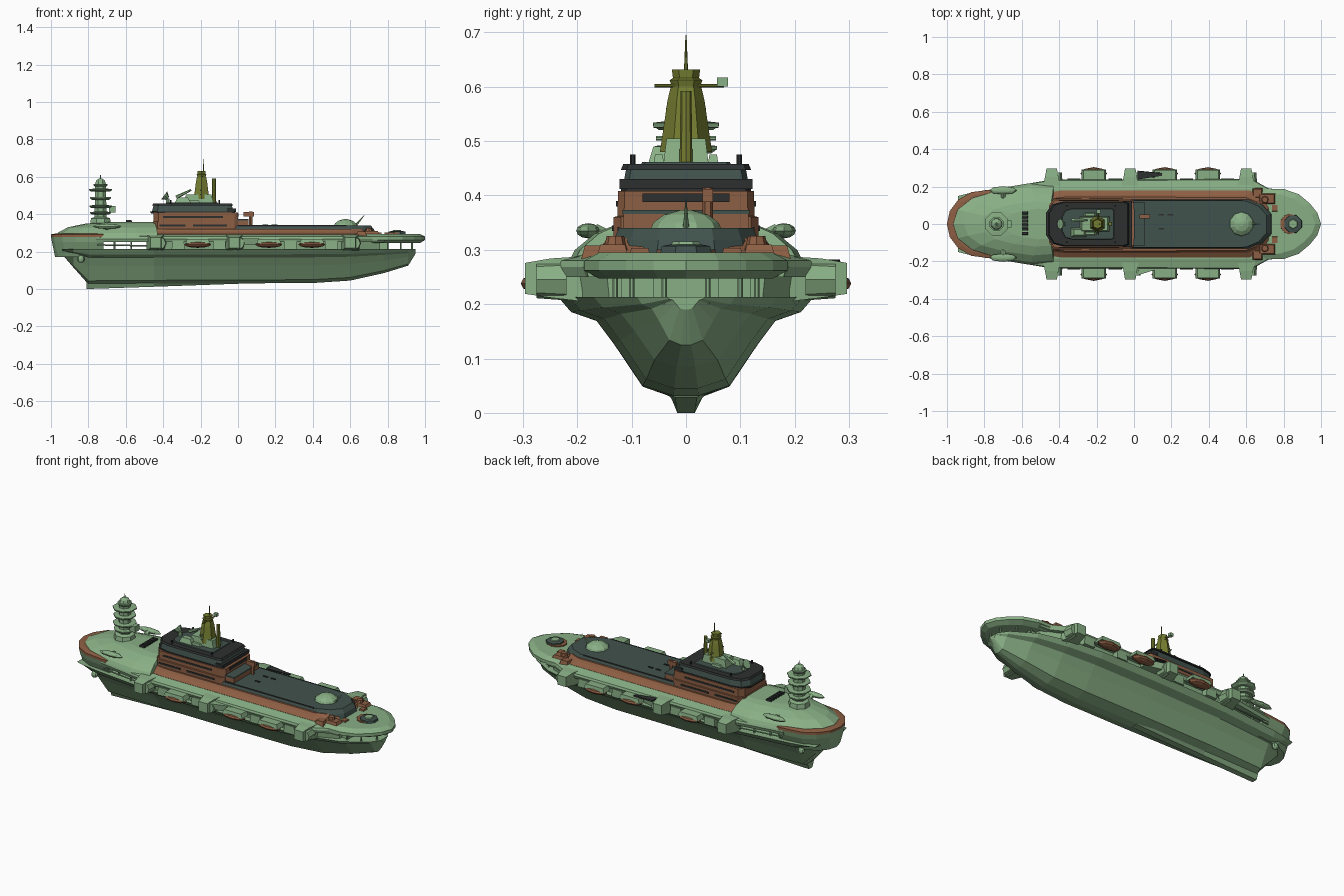
import bpy, bmesh, math
from mathutils import Matrix, Vector

def mat(name, c):
    m = bpy.data.materials.new(name)
    m.diffuse_color = (*c, 1)
    return m

GREEN = mat("sage green", (0.25, 0.43, 0.235))
RUST = mat("rust brown", (0.265, 0.112, 0.056))
SLATE = mat("dark slate", (0.053, 0.085, 0.075))
BLACK = mat("charcoal", (0.026, 0.03, 0.029))
OLIVE = mat("olive", (0.18, 0.21, 0.03))

def finish(bm, name, m):
    bmesh.ops.recalc_face_normals(bm, faces=bm.faces)
    me = bpy.data.meshes.new(name)
    bm.to_mesh(me)
    bm.free()
    me.materials.append(m)
    ob = bpy.data.objects.new(name, me)
    bpy.context.collection.objects.link(ob)
    return ob

def skin(name, rings, m):
    """Loft closed rings of 3D points and cap both ends."""
    bm = bmesh.new()
    vs = [[bm.verts.new(p) for p in r] for r in rings]
    n = len(vs[0])
    for a, b in zip(vs, vs[1:]):
        for i in range(n):
            j = (i + 1) % n
            bm.faces.new((a[i], a[j], b[j], b[i]))
    bm.faces.new(vs[0])
    bm.faces.new(vs[-1])
    return finish(bm, name, m)

def layers(name, half, levels, m, cx=0):
    """Mirror a half outline over y and stack it: levels are (z, scale x, scale y)."""
    full = half + [(x, -y) for x, y in reversed(half) if y > 0]
    return skin(name, [[(cx + (x - cx) * sx, y * sy, z) for x, y in full] for z, sx, sy in levels], m)

def box(name, x, y, z, m, taper=1.0):
    """Box between ranges; taper scales the top."""
    mx, my = sum(x) / 2, sum(y) / 2
    c = [(x[0], y[0]), (x[1], y[0]), (x[1], y[1]), (x[0], y[1])]
    return skin(name, [[(px, py, z[0]) for px, py in c],
                       [(mx + (px - mx) * taper, my + (py - my) * taper, z[1]) for px, py in c]], m)

def lathe(name, c, prof, m, n=8):
    """Stack of (radius, z) rings about a vertical axis."""
    return skin(name, [[(c[0] + r * math.cos(2 * math.pi * (i + .5) / n),
                         c[1] + r * math.sin(2 * math.pi * (i + .5) / n), z)
                        for i in range(n)] for r, z in prof], m)

def rod(name, a, b, r1, r2, m, n=6):
    a, b = Vector(a), Vector(b)
    bm = bmesh.new()
    rot = (b - a).to_track_quat('Z', 'Y').to_matrix().to_4x4()
    bmesh.ops.create_cone(bm, cap_ends=True, segments=n, radius1=r1, radius2=r2, depth=(b - a).length,
                          matrix=Matrix.Translation((a + b) / 2) @ rot)
    return finish(bm, name, m)

def ball(name, c, s, m, u=8, v=6):
    bm = bmesh.new()
    bmesh.ops.create_uvsphere(bm, u_segments=u, v_segments=v, radius=1,
                              matrix=Matrix.Translation(c) @ Matrix.Diagonal((*s, 1)))
    return finish(bm, name, m)

# Hull: stations (x, keel z, half width) with one flared section
section = [(0.1, 0), (0.34, 0.1), (0.56, 0.52), (0.7, 0.76), (0.9, 0.85), (1, 1)]
stations = [(-0.94, 0.185, 0.15), (-0.88, 0.115, 0.165), (-0.8, 0.025, 0.18), (-0.45, 0.028, 0.22),
            (0, 0.03, 0.235), (0.4, 0.032, 0.235), (0.6, 0.045, 0.215), (0.78, 0.085, 0.17),
            (0.91, 0.125, 0.09), (0.95, 0.19, 0.035)]
rings = []
for x, k, w in stations:
    side = [(x, w * f, k + (0.213 - k) * t) for f, t in section]
    rings.append(side + [(a, -b, c) for a, b, c in reversed(side)])
skin("hull", rings, GREEN)
# Tapered keel skeg deepening aft
skin("skeg", [[(x, -w, z), (x, w, z), (x, 2 * w, .04), (x, -2 * w, .04)]
              for x, w, z in ((-.81, .016, 0), (-.45, .018, .012), (0, .02, .028))], GREEN)

# Gallery core between hull and upper deck
layers("gallery_core", [(-0.47, 0.2), (0.62, 0.2), (0.76, 0.14)],
       [(0.2, 1, 1), (0.27, 1, 1.05)], GREEN)

# Upper deck, midships, with sloped skirt
layers("upper_deck", [(-0.76, 0.185), (-0.47, 0.232), (-0.4, 0.237), (0.63, 0.24), (0.72, 0.19), (0.78, 0.185)],
       [(0.25, 1, .97), (0.268, 1, 1), (0.28, 1, .98), (0.292, 1, .78)], GREEN)
# Bow platform
layers("bow_platform", [(0.66, 0.19), (0.8, 0.187), (0.88, 0.16), (0.94, 0.11), (0.98, 0.06), (1.0, 0)],
       [(0.247, .975, .85), (0.262, 1, 1), (0.28, 1, 1), (0.295, .97, .85)], GREEN)
# Stern counter, rim and domed stern deck
stern = [(-1.0, 0), (-0.985, 0.07), (-0.94, 0.13), (-0.87, 0.17), (-0.74, 0.187), (-0.72, 0.187)]
layers("stern_counter", stern, [(0.17, .92, .75), (0.21, .95, .86), (0.25, .98, .96), (0.278, 1, 1)], GREEN, cx=-0.72)
layers("stern_rim", stern, [(0.278, 1, 1), (0.292, 1, 1), (0.297, .9, .9)], RUST, cx=-0.72)
layers("stern_dome", [(-0.975, 0), (-0.95, 0.08), (-0.87, 0.145), (-0.72, 0.19), (-0.55, 0.215), (-0.43, 0.205)],
       [(0.28, 1, 1), (0.3, .98, .95), (0.33, .87, .78), (0.35, .68, .56), (0.358, .45, .38)], GREEN, cx=-0.47)

# Gallery posts and mooring gear in the open ends
for s in (1, -1):
    for x, y in ((-0.66, .16), (-0.57, .18), (0.8, .13), (0.87, .1), (0.93, .04)):
        rod("gallery_post", (x, s * y, 0.2), (x, s * y, 0.27), 0.005, 0.005, GREEN)
    rod("gallery_rail", (-0.75, s * .18, 0.236), (-0.45, s * .21, 0.23), 0.004, 0.004, GREEN)
    box("mooring_winch", (0.76, 0.8), (s * .09 - .03, s * .09 + .03), (0.21, 0.25), GREEN)

# Sponsons, drums, lockers and lifeboats on both sides
for s in (1, -1):
    for x in (-0.44, -0.02, 0.6):
        skin("sponson", [[(x - w, s * y, z0), (x + w, s * y, z0), (x + w, s * y, z1), (x - w, s * y, z1)]
                         for y, w, z0, z1 in ((.19, .05, .205, .288), (.25, .036, .212, .284), (.296, .028, .219, .276))], GREEN)
        rod("sponson_drum", (x + .02, s * .22, .245), (x + .02, s * .275, .245), .038, .034, GREEN, 8)
    skin("sponson_fairing", [[(.0, s * y0, z), (.0, s * .2, z), (.13, s * .2, z), (.13, s * .24, z)]
                             for y0, z in ((.27, .235), (.28, .27))], GREEN)
    for x in (-0.215, 0.165, 0.395):
        ball("lifeboat", (x, s * .27, .238), (.072, .034, .018), RUST)
        layers_y = s * .262
        box("lifeboat_cover", (x - .066, x + .066), (layers_y - .03, layers_y + .03), (.243, .268), GREEN, .85)
    for x in (-0.32, -0.1, 0.28, 0.5):
        box("side_locker", (x - .035, x + .035), (s * .222 - .02, s * .222 + .02), (.212, .258), GREEN, .9)
    # Stern pods and quarter fins
    ball("stern_pod", (-0.7, s * .18, .335), (.075, .022, .014), GREEN)
    rod("pod_strut", (-0.7, s * .12, .31), (-0.7, s * .17, .335), .014, .014, GREEN)
    ball("quarter_fin", (-0.84, s * .13, .16), (.02, .015, .02), GREEN)
# Gangway on one side
skin("gangway", [[(0.02, y, .275 + d), (0.15, y - .012, .268 + d), (0.15, y - .025, .268 + d), (0.02, y - .045, .275 + d)]
                 for y, d in ((.285, 0), (.283, .007))], BLACK)

# Rust terrace with sloping edge
layers("terrace", [(-0.49, 0.13), (-0.45, 0.17), (-0.38, 0.18), (0.62, 0.178), (0.68, 0.15), (0.72, 0.09)],
       [(0.27, 1, 1.02), (0.293, 1, 1), (0.308, .98, .86), (0.322, .96, .8)], RUST)
# Long slate cargo deck with chamfered front
layers("cargo_deck", [(-0.02, 0.13), (0.62, 0.13), (0.69, 0.1), (0.735, 0.05)],
       [(0.293, 1, 1.07), (0.318, .99, 1.02), (0.34, .965, .95)], SLATE)
for y in (-.126, .122):
    box("deck_coaming", (0.0, 0.58), (y, y + .004), (.32, .342), BLACK)
for x, y in ((.13, .045), (.13, -.03), (.18, .045)):
    box("deck_hatch", (x, x + .03), (y, y + .008), (.338, .344), BLACK)
# Forward blister and pointed jib
lathe("forward_dome", (0.575, 0), [(.066, .336), (.06, .35), (.04, .365), (.012, .373)], GREEN, 10)
rod("jib", (0.625, 0, .335), (0.675, 0, .393), .007, .001, GREEN)

# Bow fittings
for s in (1, -1):
    box("bow_locker", (0.66, 0.76), (s * .135 - .03, s * .135 + .03), (.285, .31), RUST, .75)
    box("bow_shoulder", (0.63, 0.69), (s * .165 - .03, s * .165 + .03), (.275, .308), RUST, .7)
    rod("bow_capstan", (0.7, s * .13, .3), (0.7, s * .13, .325), .022, .016, RUST, 8)
    box("bow_bollard", (0.735, 0.77), (s * .085 - .02, s * .085 + .02), (.285, .303), RUST, .8)
lathe("bow_ring", (0.835, 0), [(.056, .285), (.054, .301)], RUST, 10)
lathe("bow_winch", (0.85, 0), [(.052, .29), (.048, .307), (.03, .31)], SLATE, 8)
lathe("bow_winch_cap", (0.85, 0), [(.03, .305), (.024, .315)], GREEN, 6)

# Main deckhouse
house = [(-0.455, 0.1), (-0.43, 0.133), (-0.02, 0.133), (0.0, 0.12)]
layers("deckhouse", house, [(.3, 1, 1), (.36, 1, 1), (.362, .99, .95), (.408, .99, .94)], RUST)
box("deckhouse_step", (-0.02, 0.055), (-.115, .115), (.31, .366), RUST)
box("step_roof", (-0.02, 0.057), (-.117, .117), (.366, .373), SLATE)
for s in (1, -1):
    for x0, x1, z in ((-.42, -.28, .34), (-.24, -.06, .34), (-.4, -.08, .385)):
        y = .134 if z < .36 else .126
        box("window_strip", (x0, x1), (s * y - .0025, s * y + .0025), (z - .005, z + .005), BLACK)
# Single deck crane
rod("crane_post", (.068, .04, .33), (.068, .04, .415), .01, .01, RUST)
box("crane_head", (.03, .085), (.03, .05), (.388, .412), RUST)
box("front_windows", (-.003, .003), (-.08, .08), (.388, .404), BLACK)
# Bridge
bridge = [(-0.47, 0.06), (-0.44, 0.105), (-0.38, 0.12), (-0.04, 0.12), (-0.015, 0.11)]
layers("bridge_sill", bridge, [(.404, .99, 1), (.413, 1, 1)], BLACK)
layers("bridge", bridge, [(.41, .96, .98), (.447, .92, .92)], SLATE, cx=-.24)
layers("bridge_roof", bridge, [(.447, .95, 1), (.458, .92, .96)], BLACK, cx=-.25)
layers("roof_panel", bridge, [(.455, .62, .7), (.462, .6, .67)], SLATE, cx=-.25)
box("bridge_wing", (-.06, -.012), (-.122, .122), (.412, .43), BLACK)
for s in (1, -1):
    for x in (-.1, -.36):
        rod("roof_light", (x, s * .098, .45), (x, s * .098, .475), .005, .005, BLACK)

# Mast house, mast and antennas
box("mast_base", (-.29, -.13), (-.042, .042), (.455, .505), GREEN, .85)
lathe("mast", (-.195, 0), [(.048, .48), (.042, .52), (.034, .575), (.028, .6)], OLIVE, 6)
lathe("mast_top", (-.195, 0), [(.026, .6), (.03, .612), (.024, .616), (.026, .632)], OLIVE, 6)
rod("mast_spire", (-.185, 0, .625), (-.185, 0, .695), .004, .001, OLIVE)
rod("funnel", (-.128, 0, .45), (-.128, 0, .592), .012, .01, OLIVE, 8)
rod("yard", (-.19, -.058, .602), (-.19, .07, .602), .003, .003, OLIVE)
box("yard_radar", (-.2, -.18), (.057, .077), (.6, .617), GREEN)
for z, w in ((.505, .055), (.528, .06)):
    rod("cross_arm", (-.2, -w, z), (-.2, w, z), .004, .004, GREEN)
for s in (1, -1):
    box("mast_flank", (-.27, -.2), (s * .05 - .01, s * .05 + .01), (.455, .475), GREEN, .7)
rod("dish_post", (-.375, 0, .455), (-.375, 0, .485), .012, .01, GREEN)
rod("dish", (-.375, 0, .485), (-.395, 0, .5), .01, .028, GREEN, 8)
rod("antenna_boom", (-.33, .02, .49), (-.25, .02, .53), .01, .005, GREEN)
box("roof_radar", (-.34, -.25), (-.07, -.02), (.457, .49), GREEN, .6)

# Stern tower with stacked platforms
lathe("stern_tower", (-.735, 0), [(.062, .34), (.055, .378), (.034, .385), (.032, .56), (.025, .58), (.008, .592)], GREEN)
for z, r in ((.405, .06), (.44, .065), (.485, .062), (.528, .066), (.555, .04)):
    lathe("tower_platform", (-.735, 0), [(r * .8, z - .008), (r, z), (r, z + .006), (r * .7, z + .008)], GREEN)
rod("tower_aerial", (-.735, 0, .585), (-.735, 0, .61), .003, .002, GREEN)
box("tower_locker", (-.69, -.655), (-.02, .02), (.41, .445), GREEN)
# Stern deck gear
for i in range(6):
    y = -.05 + i * .022
    box("stern_winch", (-.602, -.565), (y - .009, y + .009), (.345, .368), BLACK, .8)
